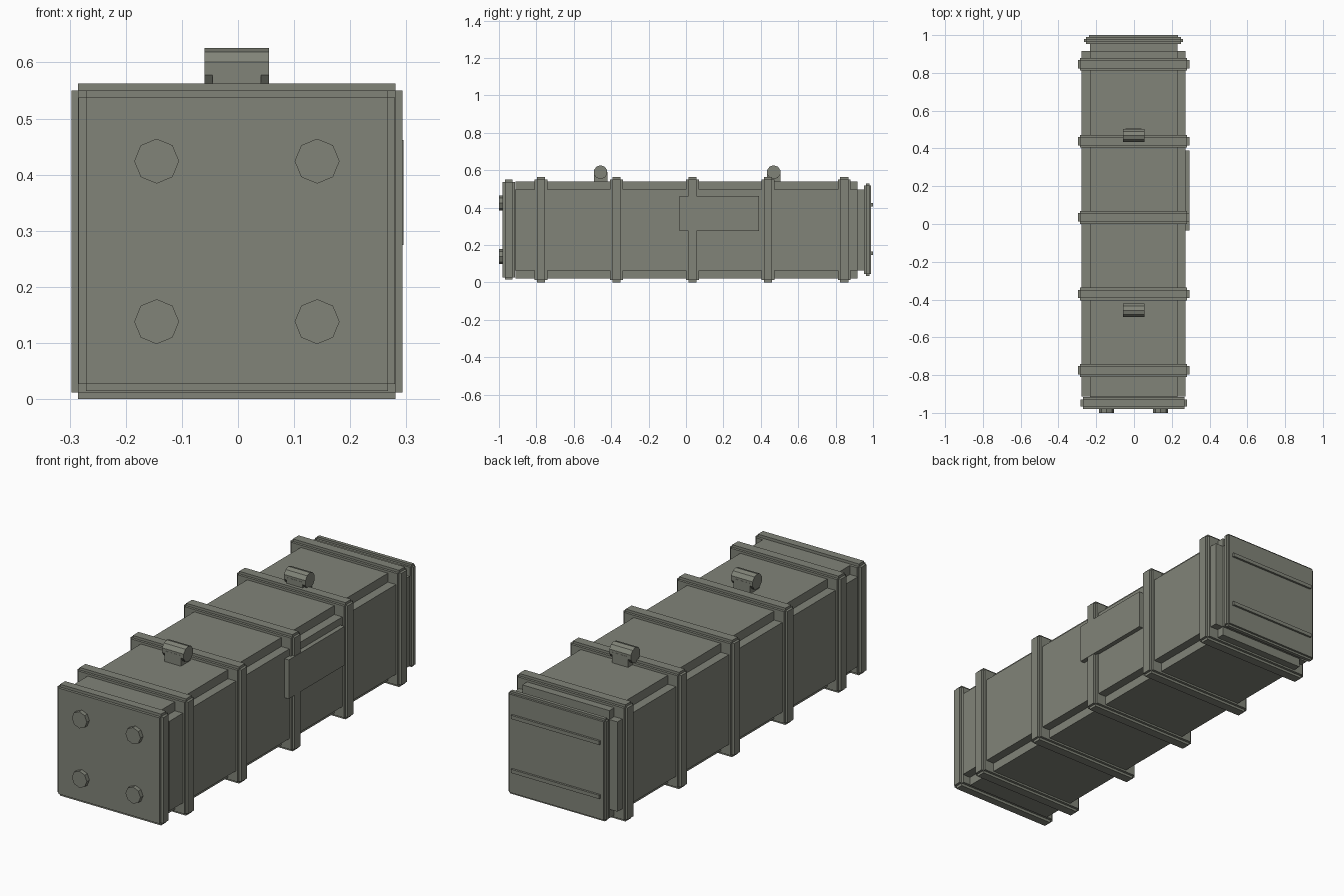
import bpy, bmesh, math
from mathutils import Vector, Matrix

if "Cube" in bpy.data.objects:
    bpy.data.objects.remove(bpy.data.objects["Cube"])

paint = bpy.data.materials.new("olive_grey")
paint.diffuse_color = (0.22, 0.23, 0.19, 1)
paint.use_nodes = True
paint.node_tree.nodes["Principled BSDF"].inputs["Base Color"].default_value = paint.diffuse_color


def finish(name, bm):
    bmesh.ops.recalc_face_normals(bm, faces=bm.faces[:])
    mesh = bpy.data.meshes.new(name)
    bm.to_mesh(mesh)
    bm.free()
    mesh.materials.append(paint)
    obj = bpy.data.objects.new(name, mesh)
    bpy.context.collection.objects.link(obj)
    return obj


def box(name, x, y, z, notch=0.0):
    """Box from (min, max) ranges; notch steps back every edge and corner."""
    lo = Vector((x[0], y[0], z[0])) + Vector((notch,) * 3)
    hi = Vector((x[1], y[1], z[1])) - Vector((notch,) * 3)
    bm = bmesh.new()
    bmesh.ops.create_cube(bm, size=1, matrix=Matrix.Translation((lo + hi) / 2)
                          @ Matrix.Diagonal((*(hi - lo), 1)))
    if notch:
        bm.normal_update()
        out = bmesh.ops.extrude_discrete_faces(bm, faces=bm.faces[:])["faces"]
        for f in out:
            f.normal_update()
            bmesh.ops.translate(bm, verts=f.verts[:], vec=f.normal * notch)
    return finish(name, bm)


def prism(name, centre, radius, length, sides, axis, turn=0.0):
    """Low-poly cylinder lying along the X or Y axis."""
    bm = bmesh.new()
    tilt = (Matrix.Rotation(math.pi / 2, 4, 'Y') if axis == 'X'
            else Matrix.Rotation(math.pi / 2, 4, 'X'))
    bmesh.ops.create_cone(bm, cap_ends=True, segments=sides, radius1=radius,
                          radius2=radius, depth=length,
                          matrix=Matrix.Translation(centre) @ tilt
                          @ Matrix.Rotation(turn, 4, 'Z'))
    return finish(name, bm)


CX = -0.002

# Main container with stepped edges
box("container_body", (CX - 0.275, CX + 0.275), (-0.955, 0.96), (0.021, 0.539), 0.043)

# Reinforcing ribs around the container
for i, y in enumerate((-0.775, -0.371, 0.035, 0.438, 0.846)):
    box(f"rib_{i + 1}", (CX - 0.295, CX + 0.295), (y - 0.034, y + 0.034), (0, 0.562), 0.012)

# Front end plate and its four bolts
box("front_plate", (CX - 0.282, CX + 0.282), (-0.98, -0.915), (0.014, 0.55), 0.013)
for sx in (-1, 1):
    for z in (0.138, 0.424):
        prism("front_bolt", (CX + sx * 0.143, -0.985, z), 0.04, 0.03, 8, 'Y')

# Rear end plate and its two thin bars
box("rear_plate", (CX - 0.262, CX + 0.262), (0.953, 0.99), (0.035, 0.528), 0.01)
for z in (0.155, 0.415):
    box("rear_bar", (CX - 0.235, CX + 0.235), (0.98, 1.0), (z - 0.009, z + 0.009))

# Lifting lugs: a block carrying a low-poly roller
for y in (-0.457, 0.469):
    box("lug_base", (CX - 0.043, CX + 0.043), (y - 0.036, y + 0.036), (0.52, 0.59))
    prism("lug_roller", (CX, y, 0.589), 0.037, 0.115, 10, 'X', math.pi / 10)

# Flat plate on the right side
box("side_plate", (0.25, 0.295), (-0.035, 0.39), (0.275, 0.462))
